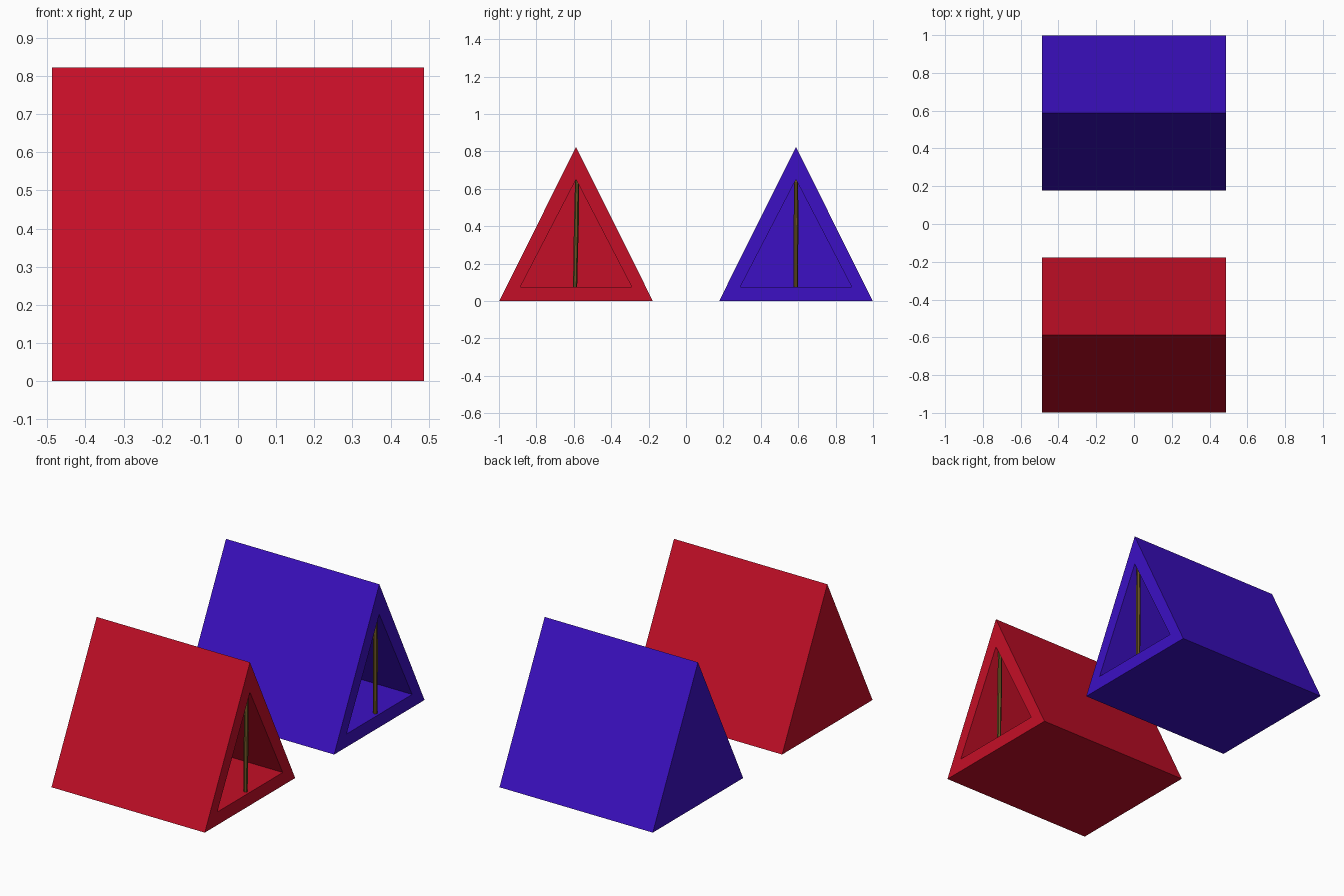
import bpy, bmesh

if "Cube" in bpy.data.objects:
    bpy.data.objects.remove(bpy.data.objects["Cube"], do_unlink=True)

HALF_LENGTH = 0.488
WALL = 0.075


def material(name, colour):
    mat = bpy.data.materials.new(name)
    mat.use_nodes = True
    mat.diffuse_color = (*colour, 1)
    mat.node_tree.nodes["Principled BSDF"].inputs["Base Color"].default_value = (*colour, 1)
    return mat


def finish(bm, name, mat):
    bmesh.ops.recalc_face_normals(bm, faces=bm.faces)
    mesh = bpy.data.meshes.new(name)
    bm.to_mesh(mesh)
    bm.free()
    mesh.materials.append(mat)
    obj = bpy.data.objects.new(name, mesh)
    bpy.context.collection.objects.link(obj)
    return obj


def triangle(bm, x, y, half_width, bottom, top):
    corners = ((-half_width, bottom), (half_width, bottom), (0, top))
    return [bm.verts.new((x, y + dy, z)) for dy, z in corners]


def bridge(bm, a, b):
    for i in range(len(a)):
        j = (i + 1) % len(a)
        bm.faces.new((a[i], a[j], b[j], b[i]))


# Hollow prism tent: outer skin, open rim, inner walls and inner end wall
def tent(name, y, mat):
    bm = bmesh.new()
    outer = (y, 0.411, 0, 0.823)
    inner = (y, 0.298, WALL, 0.65)
    rings = [triangle(bm, -HALF_LENGTH, *outer),
             triangle(bm, HALF_LENGTH, *outer),
             triangle(bm, HALF_LENGTH, *inner),
             triangle(bm, WALL - HALF_LENGTH, *inner)]
    for a, b in zip(rings, rings[1:]):
        bridge(bm, a, b)
    bm.faces.new(rings[0])
    bm.faces.new(rings[-1])
    return finish(bm, name, mat)


# Slightly crooked wooden pole just inside the opening
def pole(name, y, lean, mat):
    bm = bmesh.new()
    levels = ((0.07, -1, 0.011), (0.26, -0.3, 0.012), (0.42, 0.4, 0.013), (0.65, 1, 0.010))
    rings = []
    for z, shift, radius in levels:
        ring = bmesh.ops.create_circle(bm, segments=6, radius=radius)["verts"]
        bmesh.ops.translate(bm, verts=ring, vec=(0.463, y + shift * lean, z))
        rings.append(ring)
    for a, b in zip(rings, rings[1:]):
        bridge(bm, a, b)
    bm.faces.new(rings[0])
    bm.faces.new(rings[-1])
    return finish(bm, name, mat)


red = material("red canvas", (0.55, 0.0045, 0.02))
blue = material("blue canvas", (0.045, 0.005, 0.55))
wood = material("brown wood", (0.14, 0.085, 0.016))

for side, y, mat, lean in (("front", -0.588, red, 0.005), ("back", 0.588, blue, 0.001)):
    tent(side + "_tent", y, mat)
    pole(side + "_pole", y, lean, wood)
